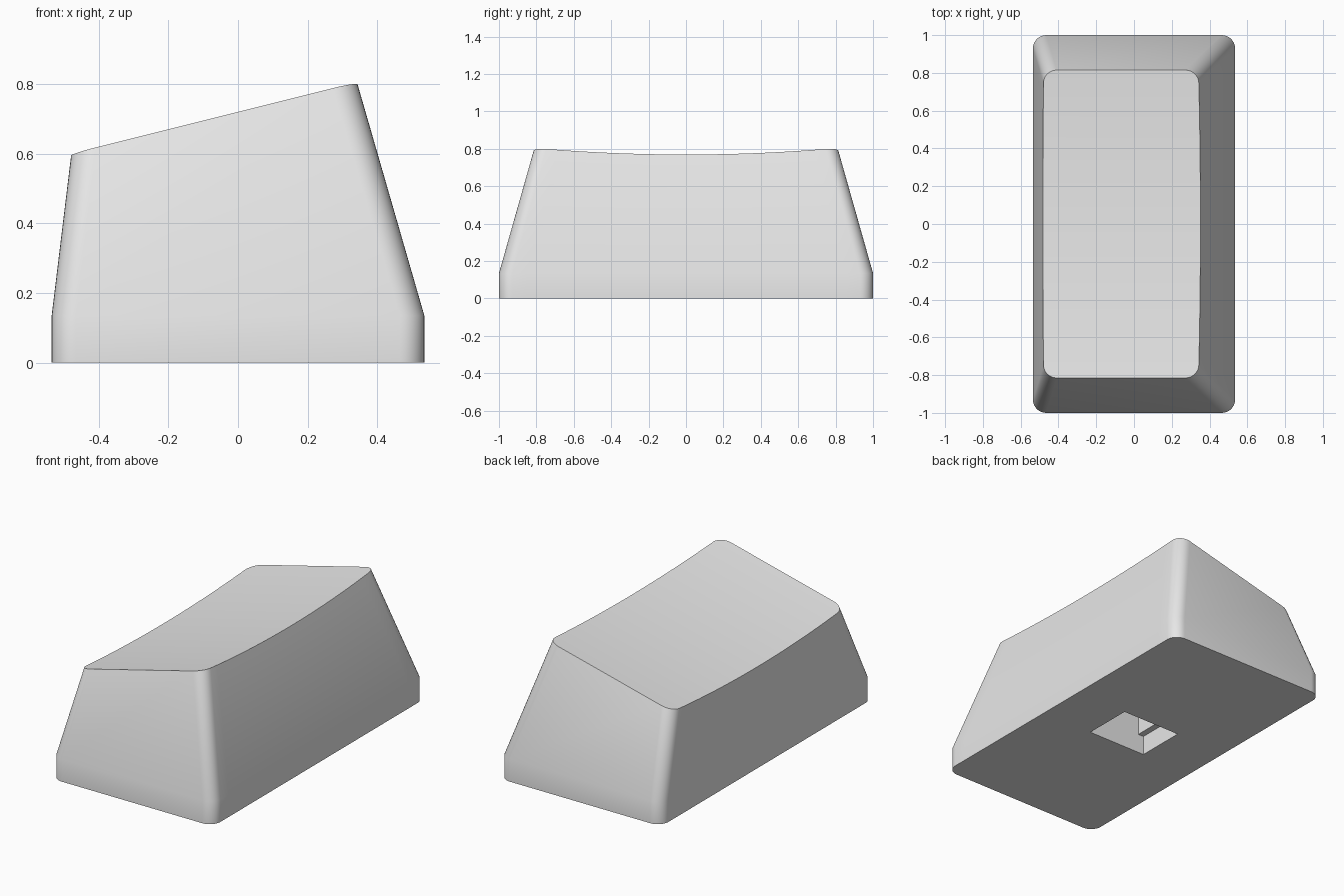
import bpy, bmesh, math

cube = bpy.data.objects.get("Cube")
if cube:
    bpy.data.objects.remove(cube, do_unlink=True)

SKIRT = 0.135      # height of the straight skirt
SAG = 0.036        # depth of the dished top
TOP_Y = 0.815      # half length of the top

grey = bpy.data.materials.new("light grey")
grey.use_nodes = True
colour = (0.8, 0.8, 0.8, 1)
grey.diffuse_color = colour
grey.node_tree.nodes["Principled BSDF"].inputs["Base Color"].default_value = colour


def half_outline(half_x, half_y, radius, arc=8, side=24):
    """Right half of a rounded rectangle, from front to back."""
    cx, cy = half_x - radius, half_y - radius
    front = []
    for i in range(arc + 1):
        a = math.radians(-90 + 90 * i / arc)
        front.append((cx + radius * math.cos(a), -cy + radius * math.sin(a)))
    straight = [(half_x, -cy + 2 * cy * i / side) for i in range(1, side)]
    back = [(x, -y) for x, y in reversed(front)]
    return front + straight + back


base = half_outline(0.535, 1.0, 0.07)
top = half_outline(0.41, TOP_Y, 0.07)

# Cap body: straight skirt, tapered walls, tilted and dished top
bm = bmesh.new()
columns = {}
for s in (-1, 1):
    columns[s] = []
    for (bx, by), (tx, ty) in zip(base, top):
        x = s * tx - 0.0685
        z = 0.72 + 0.25 * x
        sag = SAG * (1 - (ty / TOP_Y) ** 2)
        t = 1 - sag / (z - SKIRT)
        rim = (s * bx + t * (x - s * bx), by + t * (ty - by), z - sag)
        points = ((s * bx, by, 0), (s * bx, by, SKIRT), rim)
        columns[s].append([bm.verts.new(p) for p in points])

left, right = columns[-1], columns[1]
loop = right + left[::-1]
for a, b in zip(loop, loop[1:] + loop[:1]):
    for k in range(2):
        bm.faces.new((a[k], b[k], b[k + 1], a[k + 1]))
for i in range(len(left) - 1):
    bm.faces.new((left[i][2], right[i][2], right[i + 1][2], left[i + 1][2]))
bm.faces.new([c[0] for c in reversed(loop)])
bmesh.ops.recalc_face_normals(bm, faces=bm.faces)
mesh = bpy.data.meshes.new("cap_body")
bm.to_mesh(mesh)
bm.free()
mesh.materials.append(grey)
body = bpy.data.objects.new("cap_body", mesh)
bpy.context.collection.objects.link(body)


# Stepped stem socket cut into the underside
def cut_socket(name, size_x, size_y, depth):
    bpy.ops.mesh.primitive_cube_add(size=1, location=(0, 0, (depth - 0.1) / 2))
    cutter = bpy.context.object
    cutter.name = name
    cutter.scale = (size_x, size_y, depth + 0.1)
    cutter.hide_render = True
    cutter.data.materials.append(grey)
    mod = body.modifiers.new(name, "BOOLEAN")
    mod.operation = "DIFFERENCE"
    mod.solver = "EXACT"
    mod.object = cutter
    bpy.ops.object.select_all(action="DESELECT")
    body.select_set(True)
    bpy.context.view_layer.objects.active = body
    bpy.ops.object.modifier_apply(modifier=name)
    bpy.data.objects.remove(cutter, do_unlink=True)


cut_socket("socket_mouth", 0.39, 0.30, 0.117)
cut_socket("socket_core", 0.315, 0.30, 0.4)

bpy.ops.object.shade_smooth_by_angle(angle=math.radians(30))
